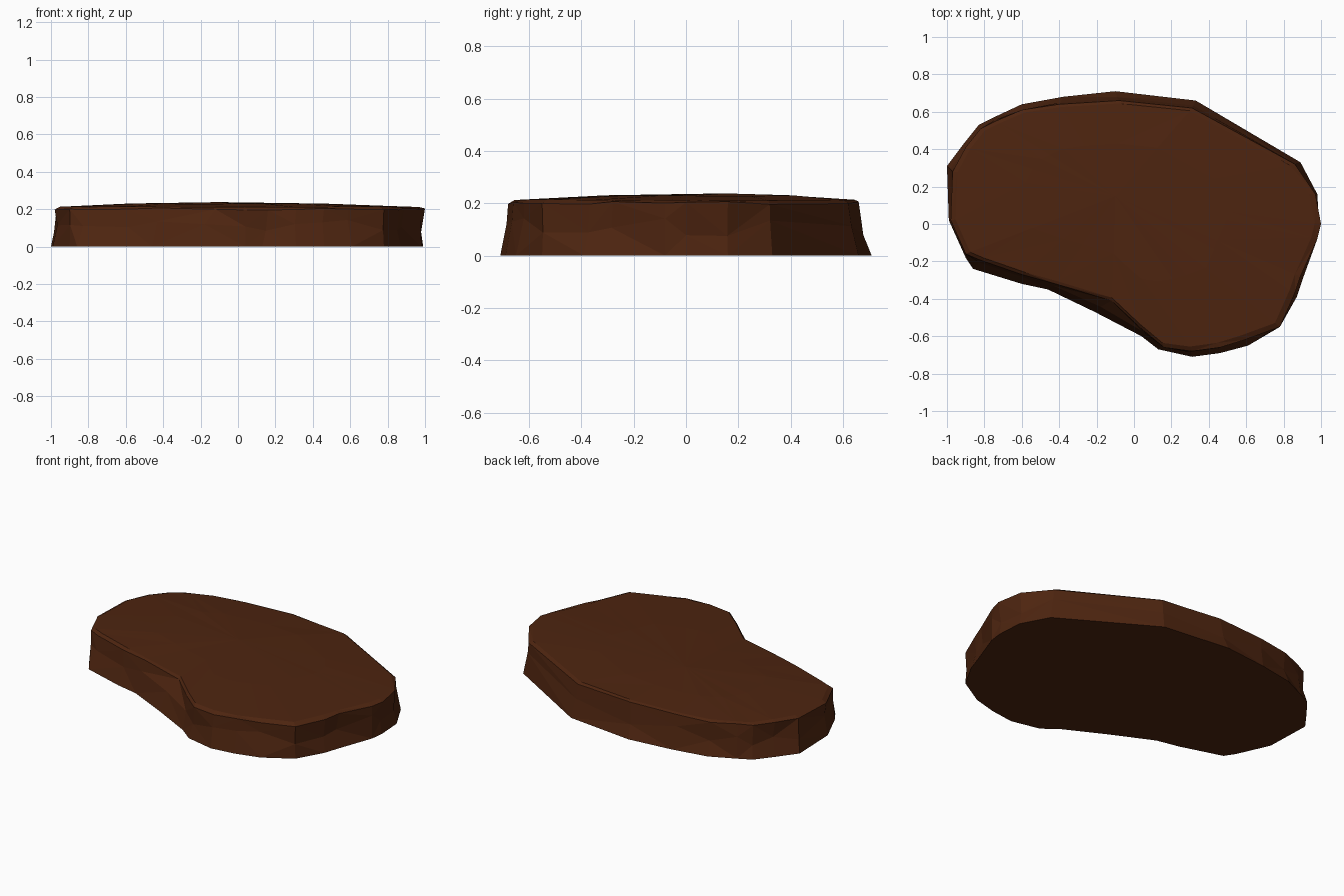
import bpy, bmesh, random
from mathutils import Vector

cube = bpy.data.objects.get("Cube")
if cube:
    bpy.data.objects.remove(cube, do_unlink=True)
random.seed(4)

# Single earthy colour
brown = bpy.data.materials.new("dark brown")
brown.use_nodes = True
colour = (0.075, 0.018, 0.005, 1)
brown.diffuse_color = colour
bsdf = brown.node_tree.nodes["Principled BSDF"]
bsdf.inputs["Base Color"].default_value = colour
bsdf.inputs["Roughness"].default_value = 0.9

# Outline stations, counter-clockwise: foot x, y and rim x, y
STATIONS = [
    (.99, 0, 1, 0), (.98, .16, .97, .16), (.89, .33, .86, .32),
    (.33, .66, .31, .62), (-.1, .71, -.08, .66), (-.38, .68, -.4, .64),
    (-.6, .64, -.6, .61), (-.75, .57, -.74, .55), (-.83, .53, -.82, .51),
    (-.91, .43, -.9, .41), (-1, .31, -.97, .28), (-.99, .02, -.98, .02),
    (-.9, -.18, -.9, -.16), (-.86, -.24, -.83, -.19), (-.6, -.32, -.6, -.27),
    (-.46, -.35, -.42, -.32), (-.21, -.47, -.12, -.41), (.04, -.6, .04, -.56),
    (.13, -.67, .16, -.66), (.31, -.71, .31, -.68), (.46, -.69, .46, -.66),
    (.61, -.65, .59, -.62), (.78, -.55, .78, -.55), (.87, -.39, .86, -.37),
    (.9, -.3, .89, -.28), (.98, -.08, .98, -.08),
]
PEAK = Vector((-.1, .15, .238))


def side_point(station, t, z):
    foot, rim = Vector(station[:2]), Vector(station[2:])
    p = foot.lerp(rim, t)
    return Vector((p.x, p.y, z))


bm = bmesh.new()
rings = [[bm.verts.new(side_point(s, 0, 0)) for s in STATIONS]]

# Chipped middle band, pushed slightly in at random
middle = []
for s in STATIONS:
    p = side_point(s, random.uniform(.3, .7), random.uniform(.07, .15))
    p.xy *= random.uniform(.975, 1)
    middle.append(bm.verts.new(p))
rings.append(middle)

# Rim, worn bevel and gently domed top
rim = [side_point(s, 1, random.uniform(.196, .207)) for s in STATIONS]
rings.append([bm.verts.new(p) for p in rim])
for shrink, height in ((.03, .213), (.45, .229)):
    ring = []
    for p in rim:
        q = p.lerp(PEAK, shrink)
        q.z = height + random.uniform(-.002, .002)
        ring.append(bm.verts.new(q))
    rings.append(ring)

n = len(STATIONS)
for lower, upper in zip(rings, rings[1:]):
    for i in range(n):
        a, b, c, d = lower[i], lower[(i + 1) % n], upper[(i + 1) % n], upper[i]
        if i % 2:
            bm.faces.new((a, b, c))
            bm.faces.new((a, c, d))
        else:
            bm.faces.new((a, b, d))
            bm.faces.new((b, c, d))
peak = bm.verts.new(PEAK)
for i in range(n):
    bm.faces.new((rings[-1][i], rings[-1][(i + 1) % n], peak))
bm.faces.new(list(reversed(rings[0])))
bmesh.ops.recalc_face_normals(bm, faces=bm.faces)

mesh = bpy.data.meshes.new("flat_rock_slab")
bm.to_mesh(mesh)
bm.free()
mesh.materials.append(brown)
slab = bpy.data.objects.new("flat_rock_slab", mesh)
bpy.context.collection.objects.link(slab)
